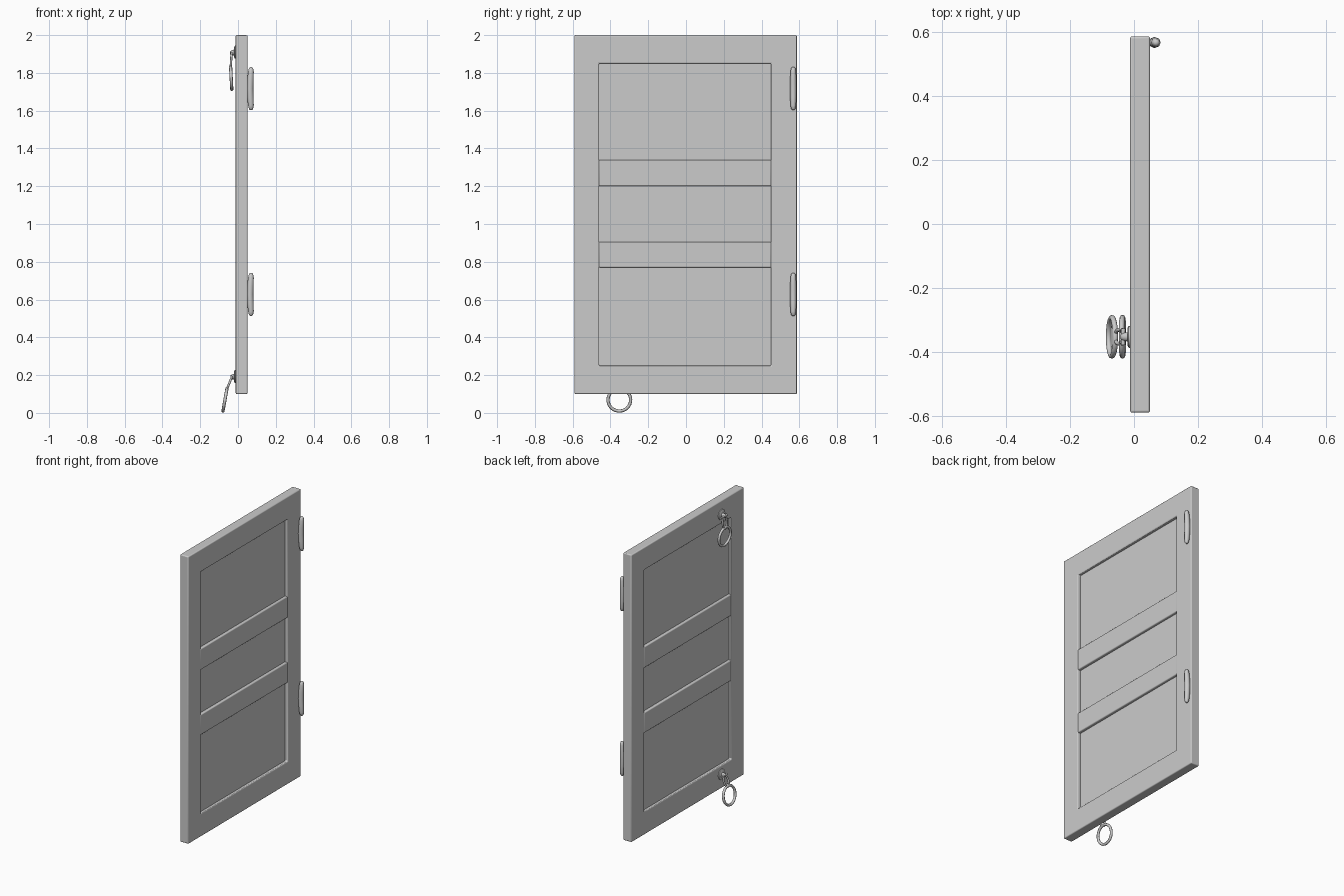
import bpy, bmesh, math
from mathutils import Vector, Matrix

cube = bpy.data.objects.get("Cube")
if cube:
    bpy.data.objects.remove(cube, do_unlink=True)

grey = bpy.data.materials.new("plain grey")
grey.use_nodes = True
grey.diffuse_color = (0.6, 0.6, 0.6, 1)
grey.node_tree.nodes["Principled BSDF"].inputs["Base Color"].default_value = (0.6, 0.6, 0.6, 1)


def finish(name, bm, bevel=0, smooth=40):
    bmesh.ops.recalc_face_normals(bm, faces=bm.faces)
    mesh = bpy.data.meshes.new(name)
    bm.to_mesh(mesh)
    bm.free()
    mesh.materials.append(grey)
    obj = bpy.data.objects.new(name, mesh)
    bpy.context.collection.objects.link(obj)
    if bevel:
        mod = obj.modifiers.new("soft edges", "BEVEL")
        mod.width = bevel
        mod.segments = 3
        mod.limit_method = "ANGLE"
    bpy.ops.object.select_all(action="DESELECT")
    obj.select_set(True)
    bpy.context.view_layer.objects.active = obj
    bpy.ops.object.shade_smooth_by_angle(angle=math.radians(smooth))
    return obj


def box(name, low, high, bevel=0):
    bm = bmesh.new()
    low, high = Vector(low), Vector(high)
    size = high - low
    bmesh.ops.create_cube(bm, size=1, matrix=Matrix.Translation((low + high) / 2)
                          @ Matrix.Diagonal((*size, 1)))
    return finish(name, bm, bevel)


def tube(name, path, radii, sides=10, closed=False):
    """Sweep a circle along a path, as a closed loop or with capped ends."""
    bm = bmesh.new()
    path = [Vector(p) for p in path]
    n = len(path)
    rings = []
    for i, p in enumerate(path):
        after = path[(i + 1) % n] if closed else path[min(i + 1, n - 1)]
        before = path[i - 1] if closed else path[max(i - 1, 0)]
        t = (after - before).normalized()
        ref = Vector((1, 0, 0)) if abs(t.x) < 0.8 else Vector((0, 1, 0))
        u = t.cross(ref).normalized()
        v = t.cross(u)
        r = radii[i] if isinstance(radii, list) else radii
        angles = [math.tau * k / sides for k in range(sides)]
        rings.append([bm.verts.new(p + r * (u * math.cos(a) + v * math.sin(a))) for a in angles])
    for i in range(n if closed else n - 1):
        a, b = rings[i], rings[(i + 1) % n]
        for k in range(sides):
            j = (k + 1) % sides
            bm.faces.new((a[k], a[j], b[j], b[k]))
    if not closed:
        bm.faces.new(rings[0])
        bm.faces.new(rings[-1])
    return finish(name, bm, smooth=50)


# Mitred door frame
BACK, FRONT = -0.012, 0.05
outer = ((-0.59, 0.1), (0.587, 0.1), (0.587, 2.0), (-0.59, 2.0))
inner = ((-0.46, 0.25), (0.45, 0.25), (0.45, 1.85), (-0.46, 1.85))
bm = bmesh.new()
loops = [[bm.verts.new((x, y, z)) for y, z in rect]
         for x, rect in ((BACK, outer), (FRONT, outer), (FRONT, inner), (BACK, inner))]
for i in range(4):
    a, b = loops[i], loops[(i + 1) % 4]
    for k in range(4):
        j = (k + 1) % 4
        bm.faces.new((a[k], a[j], b[j], b[k]))
finish("door_frame", bm, 0.006)

# Recessed panel and the two cross rails
box("recessed_panel", (0.008, -0.47, 0.24), (0.03, 0.46, 1.86))
for name, low, high in (("lower_rail", 0.77, 0.905), ("upper_rail", 1.2, 1.34)):
    box(name, (BACK + 0.002, -0.462, low), (FRONT - 0.002, 0.452, high), 0.006)

# Rounded hinge barrels
profile = [(-0.113, 0.006), (-0.108, 0.011), (-0.09, 0.015), (-0.045, 0.017), (0, 0.0175),
           (0.045, 0.017), (0.09, 0.015), (0.108, 0.011), (0.113, 0.006)]
for name, mid in (("lower_hinge", 0.627), ("upper_hinge", 1.717)):
    path = [(0.0665 - 0.0025 * math.cos(h * 28), 0.568, mid + h) for h, r in profile]
    tube(name, path, [r for h, r in profile], 8)


# Pull rings: wall plate, boss, pin, shackle and hanging ring
RING_Y = -0.353


def pull_ring(side, plate_z, pivot, joint, ring_mid, tilt):
    tube(side + "_ring_plate", [(BACK + 0.002, RING_Y, plate_z), (BACK - 0.005, RING_Y, plate_z),
                                (BACK - 0.009, RING_Y, plate_z)], [0.035, 0.034, 0.026], 16)
    px, pz = pivot
    tube(side + "_ring_boss", [(BACK, RING_Y, plate_z), (px, RING_Y, pz),
                               (px - 0.008, RING_Y, pz)], [0.016, 0.013, 0.007], 10)
    tube(side + "_ring_pin", [(px, RING_Y - 0.026, pz), (px, RING_Y + 0.026, pz)], 0.007, 8)

    # Shackle arms drop from the pin and meet below the top of the ring
    top, end = Vector((px, RING_Y, pz)), Vector((joint[0], RING_Y, joint[1]))
    loop = []
    for k in range(20):
        a = math.tau * k / 20
        p = top.lerp(end, 0.5 - 0.5 * math.cos(a))
        loop.append(p + Vector((0, 0.022 * math.sin(a), 0)))
    tube(side + "_ring_shackle", loop, 0.006, 8, True)

    lean = math.radians(tilt)
    ring = []
    for k in range(32):
        a = math.tau * k / 32
        h = 0.06 * math.cos(a)
        ring.append((ring_mid[0] + h * math.sin(lean), RING_Y + 0.06 * math.sin(a),
                     ring_mid[1] + h * math.cos(lean)))
    tube(side + "_pull_ring", ring, 0.0085, 8, True)


pull_ring("upper", 1.91, (-0.034, 1.905), (-0.039, 1.822), (-0.036, 1.772), -3)
pull_ring("lower", 0.193, (-0.033, 0.19), (-0.06, 0.122), (-0.069, 0.069), 10)
